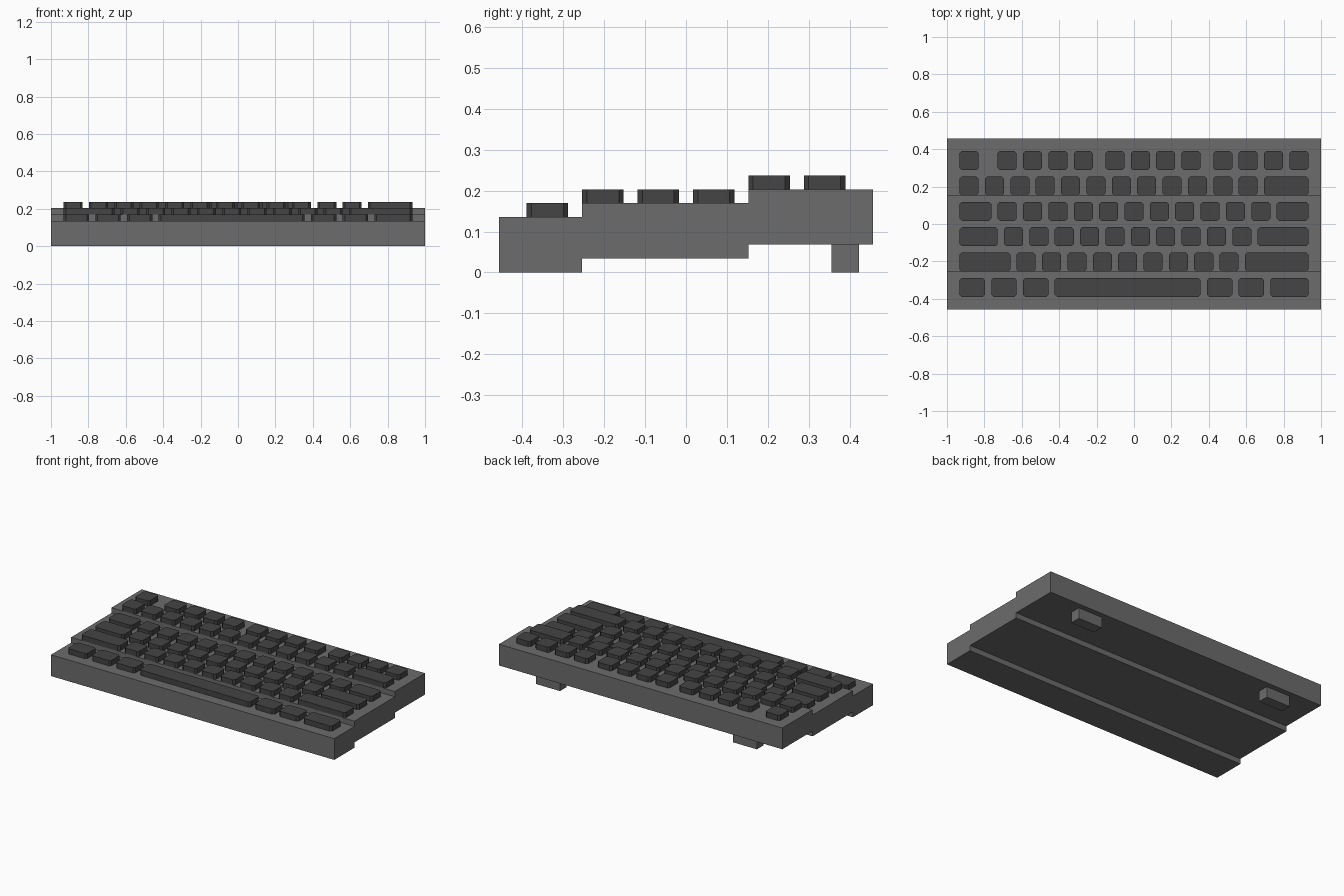
import bpy
import bmesh

cube = bpy.data.objects.get("Cube")
if cube:
    bpy.data.objects.remove(cube, do_unlink=True)

U = 2 / 59            # grid step: the case is 59 x 27 steps
CASE_X, CASE_Y = 29.5, 13.5
CHAMFER = 0.35


def material(name, value):
    mat = bpy.data.materials.new(name)
    mat.use_nodes = True
    color = (value, value, value, 1)
    mat.diffuse_color = color
    mat.node_tree.nodes["Principled BSDF"].inputs["Base Color"].default_value = color
    return mat


case_grey = material("case_grey", 0.15)
key_grey = material("key_dark_grey", 0.058)


def extrude(name, points, move, mat):
    """Sweep a closed outline along a vector, all in grid steps."""
    bm = bmesh.new()
    face = bm.faces.new([bm.verts.new(p) for p in points])
    swept = bmesh.ops.extrude_face_region(bm, geom=[face], use_keep_orig=True)
    verts = [g for g in swept["geom"] if isinstance(g, bmesh.types.BMVert)]
    bmesh.ops.translate(bm, verts=verts, vec=move)
    bmesh.ops.recalc_face_normals(bm, faces=bm.faces)
    bmesh.ops.scale(bm, verts=bm.verts, vec=(U, U, U))
    mesh = bpy.data.meshes.new(name)
    bm.to_mesh(mesh)
    bm.free()
    mesh.materials.append(mat)
    obj = bpy.data.objects.new(name, mesh)
    bpy.context.collection.objects.link(obj)
    return obj


def block(name, x0, x1, y0, y1, z0, z1, mat, c=0):
    """Upright block, with corners cut off by c."""
    if c:
        plan = [(x0 + c, y0), (x1 - c, y0), (x1, y0 + c), (x1, y1 - c),
                (x1 - c, y1), (x0 + c, y1), (x0, y1 - c), (x0, y0 + c)]
    else:
        plan = [(x0, y0), (x1, y0), (x1, y1), (x0, y1)]
    return extrude(name, [(x, y, z0) for x, y in plan], (0, 0, z1 - z0), mat)


# Case: three steps rising to the back, swept across the full width
breaks = [-CASE_Y, -7.5, 4.5, CASE_Y]
lower, upper = [], []
for step in range(3):
    for y in breaks[step:step + 2]:
        lower.append((-CASE_X, y, step))
        upper.append((-CASE_X, y, step + 4))
extrude("case", lower + upper[::-1], (2 * CASE_X, 0, 0), case_grey)

# Rear feet
block("foot_right", -23.5, -18.5, 10.5, 12.5, 0, 2, case_grey)
block("foot_left", 17.5, 22.5, 10.5, 12.5, 0, 2, case_grey)

# Key rows from front to back: name, case step, widths (negative is a gap)
four = [1] * 4
rows = [
    ("space_row", 0, [1.25] * 3 + [6] + [1.25] * 2 + [1.75]),
    ("shift_row", 1, [2.25] + [1] * 9 + [2.75]),
    ("home_row", 1, [1.75] + [1] * 10 + [2.25]),
    ("upper_row", 1, [1.5] + [1] * 11 + [1.5]),
    ("number_row", 2, [1] * 12 + [2]),
    ("function_row", 2, [1, -0.5] + four + [-0.25] + four + [-0.25] + four),
]
for r, (row, step, widths) in enumerate(rows):
    x, y = -27.5, -11.5 + 4 * r
    for i, width in enumerate(widths):
        if width > 0:
            block(f"{row}_key_{i + 1}", x, x + 4 * width - 1, y, y + 3,
                  step + 4, step + 5, key_grey, CHAMFER)
        x += 4 * abs(width)
